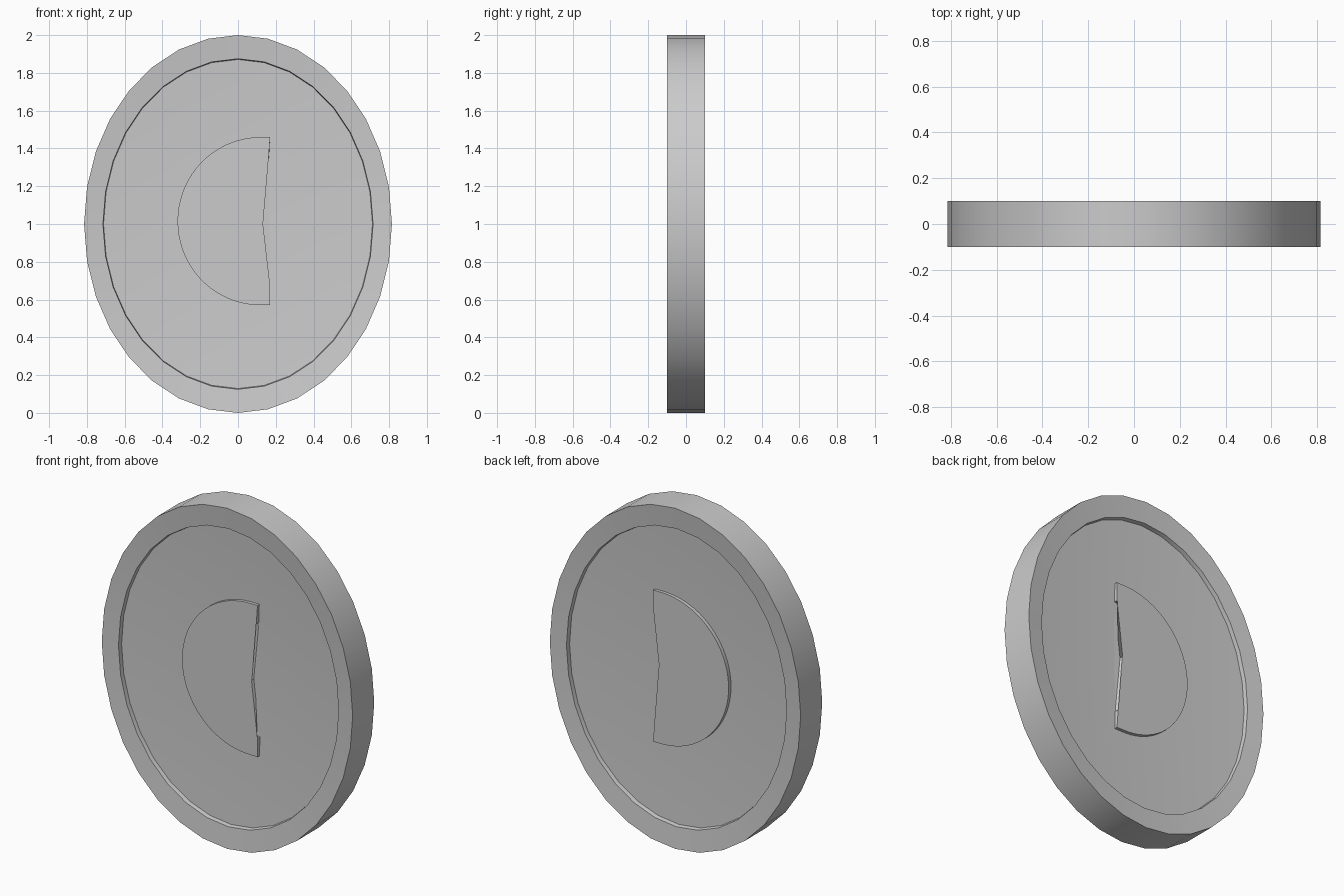
import bpy, bmesh, math
from mathutils import Matrix

if "Cube" in bpy.data.objects:
    bpy.data.objects.remove(bpy.data.objects["Cube"])

SIDES = 32
EDGE_Y, CENTRE_Y = 0.063, 0.02   # dished field: depth at its edge and centre
EMBLEM_Y = 0.062                 # flat top of the raised relief


def field_y(x, z):
    r = math.hypot(x / 0.715, (z - 1) / 0.875)
    return CENTRE_Y + (EDGE_Y - CENTRE_Y) * r


def finish(name, bm, angle):
    bmesh.ops.recalc_face_normals(bm, faces=bm.faces)
    mesh = bpy.data.meshes.new(name)
    bm.to_mesh(mesh)
    bm.free()
    obj = bpy.data.objects.new(name, mesh)
    bpy.context.collection.objects.link(obj)
    bpy.ops.object.select_all(action='DESELECT')
    obj.select_set(True)
    bpy.context.view_layer.objects.active = obj
    bpy.ops.object.shade_smooth_by_angle(angle=math.radians(angle))


def coin_body():
    # oval rings from the front field, round the rim, to the back field
    half = [(0.712, 0.871, EDGE_Y), (0.715, 0.875, 0.088), (0.815, 1.0, 0.1)]
    profile = [(a, b, -y) for a, b, y in half] + half[::-1]
    bm = bmesh.new()
    rings = []
    for rx, rz, y in profile:
        rings.append([bm.verts.new((rx * math.sin(2 * math.pi * i / SIDES), y,
                                    1 + rz * math.cos(2 * math.pi * i / SIDES)))
                      for i in range(SIDES)])
    for a, b in zip(rings, rings[1:]):
        for i in range(SIDES):
            j = (i + 1) % SIDES
            bm.faces.new((a[i], a[j], b[j], b[i]))
    # fields fan out from a sunken centre point
    for ring, y in ((rings[0], -CENTRE_Y), (rings[-1], CENTRE_Y)):
        c = bm.verts.new((0, y, 1))
        for i in range(SIDES):
            bm.faces.new((c, ring[i], ring[(i + 1) % SIDES]))
    finish("coin_body", bm, 30)


def relief(name, back):
    # half-round outline, its straight side has a twisted wall
    n = 40
    a0, a1 = math.radians(83.5), math.radians(276.5)
    arc = []
    for i in range(n + 1):
        a = a0 + (a1 - a0) * i / n
        arc.append((0.12 + 0.44 * math.cos(a), 1.015 + 0.445 * math.sin(a)))
    arc[0], arc[-1] = (0.17, 1.46), (0.17, 0.57)
    top = arc + [(0.17, 0.68), (0.169, 0.682), (0.131, 1.01), (0.09, 1.35), (0.162, 1.35)]
    low = arc + [(0.17, 0.68), (0.10, 0.682), (0.128, 1.01), (0.162, 1.35), (0.164, 1.35)]
    bm = bmesh.new()
    tv = [bm.verts.new((x, -EMBLEM_Y, z)) for x, z in top]
    lv = [bm.verts.new((x, 0.003 - field_y(x, z), z)) for x, z in low]
    for i in range(len(tv)):
        j = (i + 1) % len(tv)
        bm.faces.new((tv[i], tv[j], lv[j], lv[i]))
    bm.faces.new(tv)
    bm.faces.new(lv)
    bmesh.ops.triangulate(bm, faces=[f for f in bm.faces if len(f.verts) > 4])
    if back:  # half turn about the horizontal axis
        bmesh.ops.rotate(bm, verts=bm.verts, cent=(0, 0, 1.015),
                         matrix=Matrix.Rotation(math.pi, 3, 'X'))
    finish(name, bm, 12)


coin_body()
relief("front_relief", False)
relief("back_relief", True)
